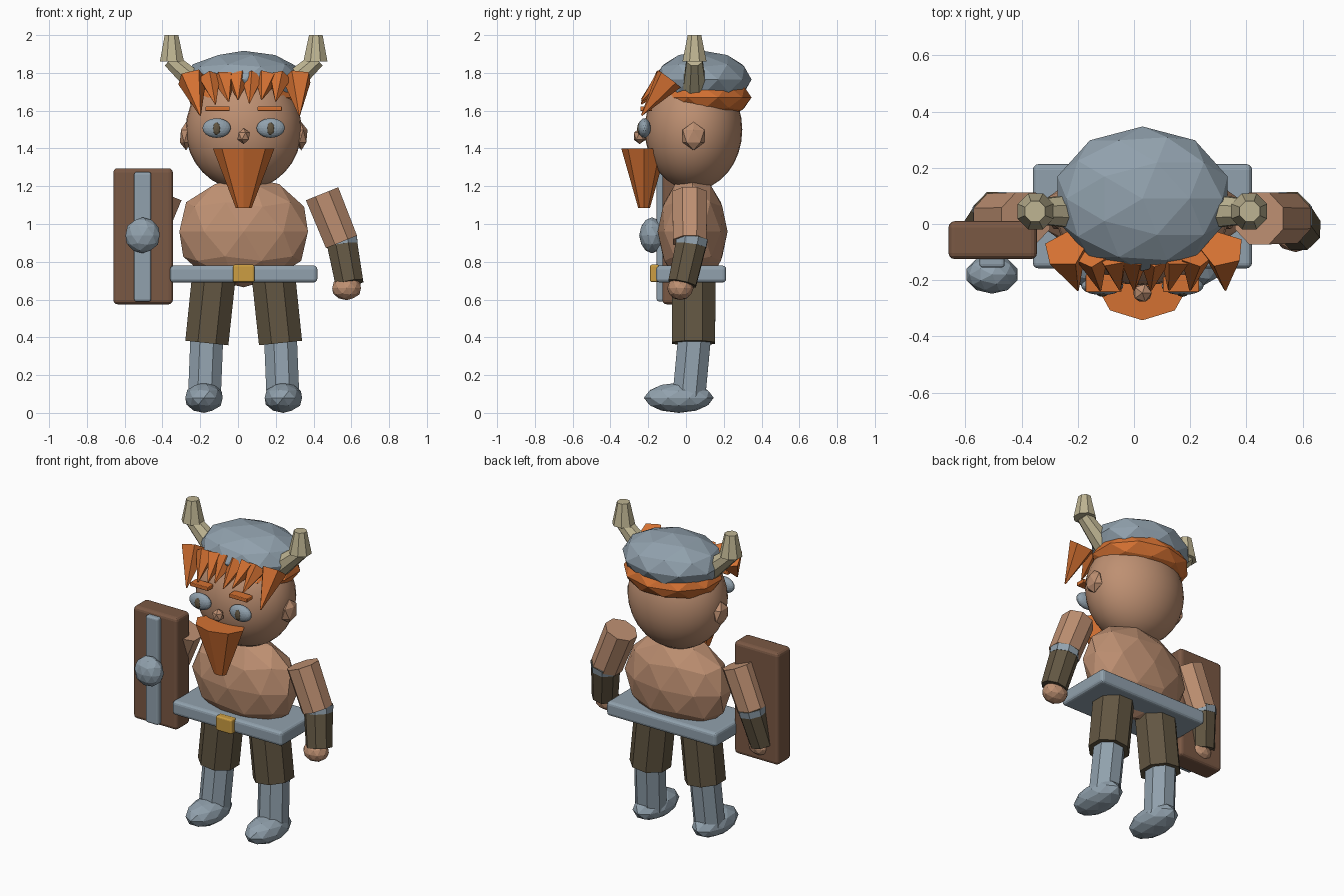
import bpy, math
from mathutils import Vector

if "Cube" in bpy.data.objects:
    bpy.data.objects.remove(bpy.data.objects["Cube"])

CX = 0.03  # body centre line


def lin(c):
    c /= 255
    return c / 12.92 if c <= 0.04045 else ((c + 0.055) / 1.055) ** 2.4


def material(name, r, g, b):
    m = bpy.data.materials.new(name)
    m.diffuse_color = (lin(r), lin(g), lin(b), 1)
    m.use_nodes = True
    m.node_tree.nodes["Principled BSDF"].inputs["Base Color"].default_value = m.diffuse_color
    return m


SKIN = material("skin", 190, 144, 114)
ORANGE = material("orange_hair", 212, 113, 50)
STEEL = material("steel_grey", 145, 161, 173)
CLOTH = material("dark_olive_cloth", 98, 86, 66)
WOOD = material("brown_wood", 122, 88, 68)
HORN = material("pale_horn", 190, 180, 146)
GOLD = material("gold", 204, 158, 66)


def finish(name, mat):
    o = bpy.context.object
    o.name = name
    o.data.materials.append(mat)
    return o


def ball(name, loc, size, mat, sub=2):
    bpy.ops.mesh.primitive_ico_sphere_add(subdivisions=sub, radius=1, location=loc)
    o = finish(name, mat)
    o.scale = size
    return o


def tube(name, a, b, r1, r2, mat, sides=8, turn=math.pi / 8):
    """Faceted cone or cylinder from point a to point b."""
    a, b = Vector(a), Vector(b)
    bpy.ops.mesh.primitive_cone_add(vertices=sides, radius1=r1, radius2=r2, depth=(b - a).length)
    o = finish(name, mat)
    d = (b - a).normalized()
    x = Vector((0, 1, 0)).cross(d).normalized()
    y = d.cross(x)
    for v in o.data.vertices:
        p = v.co.copy()
        c, s = math.cos(turn), math.sin(turn)
        v.co = (a + b) / 2 + x * (p.x * c - p.y * s) + y * (p.x * s + p.y * c) + d * p.z
    return o


def box(name, lo, hi, mat, bevel=0.0):
    lo, hi = Vector(lo), Vector(hi)
    bpy.ops.mesh.primitive_cube_add(size=1, location=(lo + hi) / 2)
    o = finish(name, mat)
    o.scale = hi - lo
    bpy.ops.object.transform_apply(location=False, rotation=False, scale=True)
    if bevel:
        m = o.modifiers.new("bevel", 'BEVEL')
        m.width, m.segments = bevel, 3
    return o


# Head, hair and helmet
bpy.ops.mesh.primitive_uv_sphere_add(segments=32, ring_count=16, radius=1, location=(CX, 0.04, 1.5))
head = finish("head", SKIN)
head.scale = (0.307, 0.258, 0.32)
bpy.ops.object.shade_smooth()
ball("hair_band", (CX, 0.09, 1.67), (0.308, 0.257, 0.125), ORANGE)
ball("helmet", (CX, 0.09, 1.765), (0.318, 0.257, 0.152), STEEL)
ball("nose", (CX, -0.245, 1.465), (0.037, 0.037, 0.042), SKIN, 1)

# Beard: tapering eight-sided block
beard = tube("beard", (0, 0, 1.085), (0, 0, 1.40), 0.042, 0.163, ORANGE, 8, 0)
beard.scale.y = 0.74
beard.location = (CX, -0.222, 0)

# Fringe of pointed locks: base x, tip x, tip height
locks = [(-0.245, -0.2, 1.575), (-0.15, -0.12, 1.635), (-0.075, -0.05, 1.65), (0.0, 0.0, 1.66),
         (0.075, 0.06, 1.64), (0.15, 0.125, 1.66), (0.22, 0.2, 1.65), (0.315, 0.325, 1.575)]
for i, (bx, tx, tz) in enumerate(locks):
    outer = i in (0, len(locks) - 1)
    tube(f"fringe_lock_{i}", (bx, -0.09 if outer else -0.11, 1.77), (tx, -0.235, tz),
         0.08 if outer else 0.06, 0.004, ORANGE, 5, i * 0.5)

# Torso, belt and buckle
ball("torso", (CX, 0.035, 0.96), (0.358, 0.185, 0.295), SKIN)
box("belt", (-0.36, -0.158, 0.69), (0.42, 0.213, 0.78), STEEL, 0.02)
box("buckle", (-0.027, -0.19, 0.692), (0.087, -0.14, 0.785), GOLD, 0.01)

# Paired parts
for s, side in ((-1, "right"), (1, "left")):
    def P(x, y, z):
        return (CX + s * x, y, z)

    ball(f"{side}_eye", P(0.143, -0.22, 1.508), (0.075, 0.033, 0.052), STEEL, 3)
    ball(f"{side}_pupil", P(0.143, -0.245, 1.505), (0.022, 0.014, 0.034), CLOTH, 2)
    bx = CX + s * 0.138
    box(f"{side}_eyebrow", (bx - 0.064, -0.242, 1.598), (bx + 0.064, -0.18, 1.622), ORANGE, 0.004)
    ball(f"{side}_ear", P(0.305, 0.04, 1.465), (0.037, 0.068, 0.075), SKIN, 1)

    tube(f"{side}_horn_root", P(0.24, 0.045, 1.735), P(0.39, 0.045, 1.87), 0.065, 0.045, HORN)
    tube(f"{side}_horn_tip", P(0.38, 0.045, 1.86), P(0.382, 0.045, 2.0), 0.069, 0.039, HORN)

    tube(f"{side}_upper_arm", P(0.415, 0.02, 1.16), P(0.518, 0.02, 0.905), 0.1, 0.096, SKIN)
    tube(f"{side}_elbow_cuff", P(0.517, 0.032, 0.925), P(0.523, 0.026, 0.885), 0.09, 0.088, STEEL)
    tube(f"{side}_forearm", P(0.515, 0.035, 0.93), P(0.56, -0.02, 0.685), 0.088, 0.08, CLOTH)
    ball(f"{side}_hand", P(0.545, -0.03, 0.66), (0.08, 0.07, 0.063), SKIN)

    tube(f"{side}_trouser_leg", P(0.155, 0.04, 0.75), P(0.195, 0.04, 0.37), 0.125, 0.124, CLOTH)
    tube(f"{side}_shin", P(0.195, 0.045, 0.40), P(0.208, 0.015, 0.08), 0.094, 0.094, STEEL)
    ball(f"{side}_boot", P(0.21, -0.038, 0.08), (0.104, 0.185, 0.08), STEEL)

# Shield with steel strip and boss
box("shield_board", (-0.66, -0.125, 0.575), (-0.345, 0.01, 1.295), WOOD, 0.022)
box("shield_strip", (-0.55, -0.155, 0.59), (-0.46, -0.1, 1.275), STEEL, 0.012)
ball("shield_boss", (-0.505, -0.18, 0.94), (0.095, 0.068, 0.095), STEEL)
